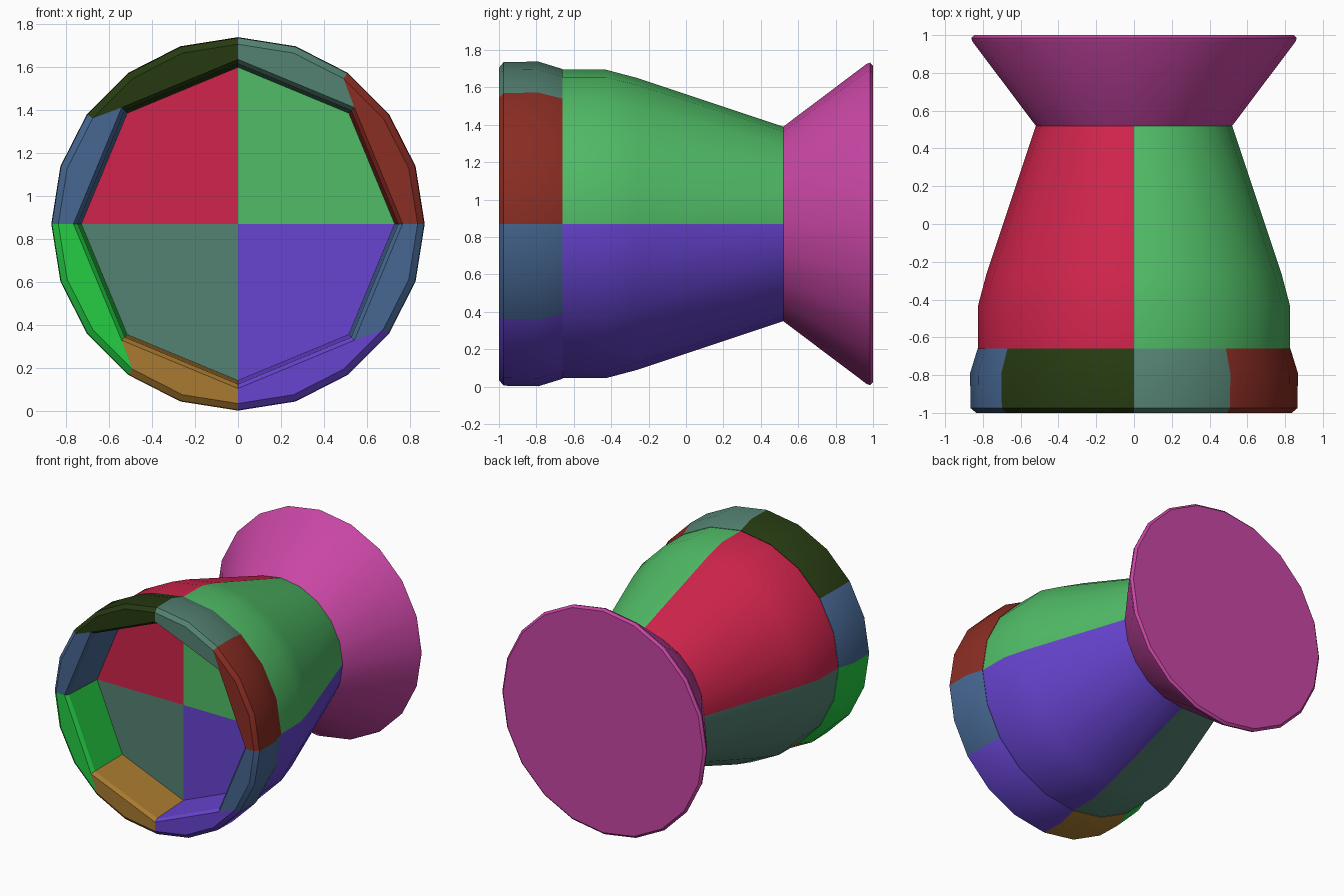
import bpy, bmesh, math
from mathutils import Vector

if "Cube" in bpy.data.objects:
    bpy.data.objects.remove(bpy.data.objects["Cube"], do_unlink=True)

AXIS_Z = 0.87   # height of the barrel's axis
SIDES = 20


def linear(c):
    c /= 255
    return c / 12.92 if c <= 0.04045 else ((c + 0.055) / 1.055) ** 2.4


def material(name, rgb):
    m = bpy.data.materials.new(name)
    m.use_nodes = True
    col = (*[linear(c) for c in rgb], 1)
    m.diffuse_color = col
    bsdf = m.node_tree.nodes["Principled BSDF"]
    bsdf.inputs["Base Color"].default_value = col
    bsdf.inputs["Roughness"].default_value = 0.6
    return m


red = material("crimson", (208, 36, 76))
green = material("leaf green", (80, 188, 102))
teal = material("grey teal", (84, 130, 114))
purple = material("violet", (103, 68, 208))
magenta = material("magenta", (200, 70, 164))
olive = material("dark olive", (38, 58, 17))
blue = material("steel blue", (70, 103, 146))
lime = material("bright green", (37, 204, 68))
orange = material("ochre", (168, 122, 48))
brown = material("rust", (138, 45, 35))


def circle(bm, y, r, n):
    """Ring of n vertices around the y axis, starting at +x."""
    return [bm.verts.new((r * math.cos(2 * math.pi * i / n), y,
                          AXIS_Z + r * math.sin(2 * math.pi * i / n))) for i in range(n)]


def skin(bm, loops):
    """Quads between neighbouring loops."""
    for a, b in zip(loops, loops[1:]):
        n = len(a)
        for i in range(n):
            j = (i + 1) % n
            bm.faces.new((a[i], a[j], b[j], b[i]))


def fan(bm, loop):
    """Close a loop with triangles around its centre."""
    c = bm.verts.new((0, loop[0].co.y, AXIS_Z))
    for i, v in enumerate(loop):
        bm.faces.new((c, v, loop[(i + 1) % len(loop)]))


def finish(name, bm, mats, rule):
    """Write the mesh, colouring each face by a rule on its polar angle in degrees."""
    bmesh.ops.recalc_face_normals(bm, faces=bm.faces)
    for f in bm.faces:
        c = f.calc_center_median()
        f.material_index = rule(math.degrees(math.atan2(c.z - AXIS_Z, c.x)) % 360)
    me = bpy.data.meshes.new(name)
    bm.to_mesh(me)
    bm.free()
    for m in mats:
        me.materials.append(m)
    ob = bpy.data.objects.new(name, me)
    bpy.context.collection.objects.link(ob)
    bpy.ops.object.select_all(action="DESELECT")
    ob.select_set(True)
    bpy.context.view_layer.objects.active = ob
    bpy.ops.object.shade_smooth_by_angle(angle=math.radians(30))
    return ob


def lathe(name, profile, mats, rule):
    bm = bmesh.new()
    loops = [circle(bm, y, r, SIDES) for y, r in profile]
    skin(bm, loops)
    fan(bm, loops[0])
    fan(bm, loops[-1])
    return finish(name, bm, mats, rule)


# Tapering body in four coloured quarters, its front disc closing the opening
lathe("body", [(-0.66, 0.825), (-0.43, 0.825), (-0.26, 0.78), (0.52, 0.52)],
      [green, red, teal, purple], lambda a: int(a // 90))

# Flared base at the back with a softened rim
lathe("flared_base", [(0.52, 0.52), (0.965, 0.855), (0.985, 0.862), (1.0, 0.845)],
      [magenta], lambda a: 0)

# Front rim: round outside, octagonal inside, eight coloured segments
bm = bmesh.new()
outer = [circle(bm, y, r, SIDES) for y, r in
         [(-1.0, 0.835), (-0.975, 0.865), (-0.79, 0.868), (-0.66, 0.828)]]
inner = [circle(bm, y, r, 8) for y, r in
         [(-1.0, 0.765), (-0.975, 0.745), (-0.66, 0.728)]]
skin(bm, outer)
skin(bm, inner)
# each quarter splits into a three-facet and a two-facet segment
starts = [q * 5 + s for q in range(4) for s in (0, 3)] + [SIDES]
for o, i in ((outer[0], inner[0]), (outer[-1], inner[-1])):
    for k in range(8):
        arc = [o[s % SIDES] for s in range(starts[k], starts[k + 1] + 1)]
        bm.faces.new(arc + [i[(k + 1) % 8], i[k]])


def segment(a):
    q, r = divmod(a, 90)
    return int(q) * 2 + (r > 50)


finish("front_rim", bm,
       [brown, teal, olive, blue, lime, orange, purple, blue], segment)
